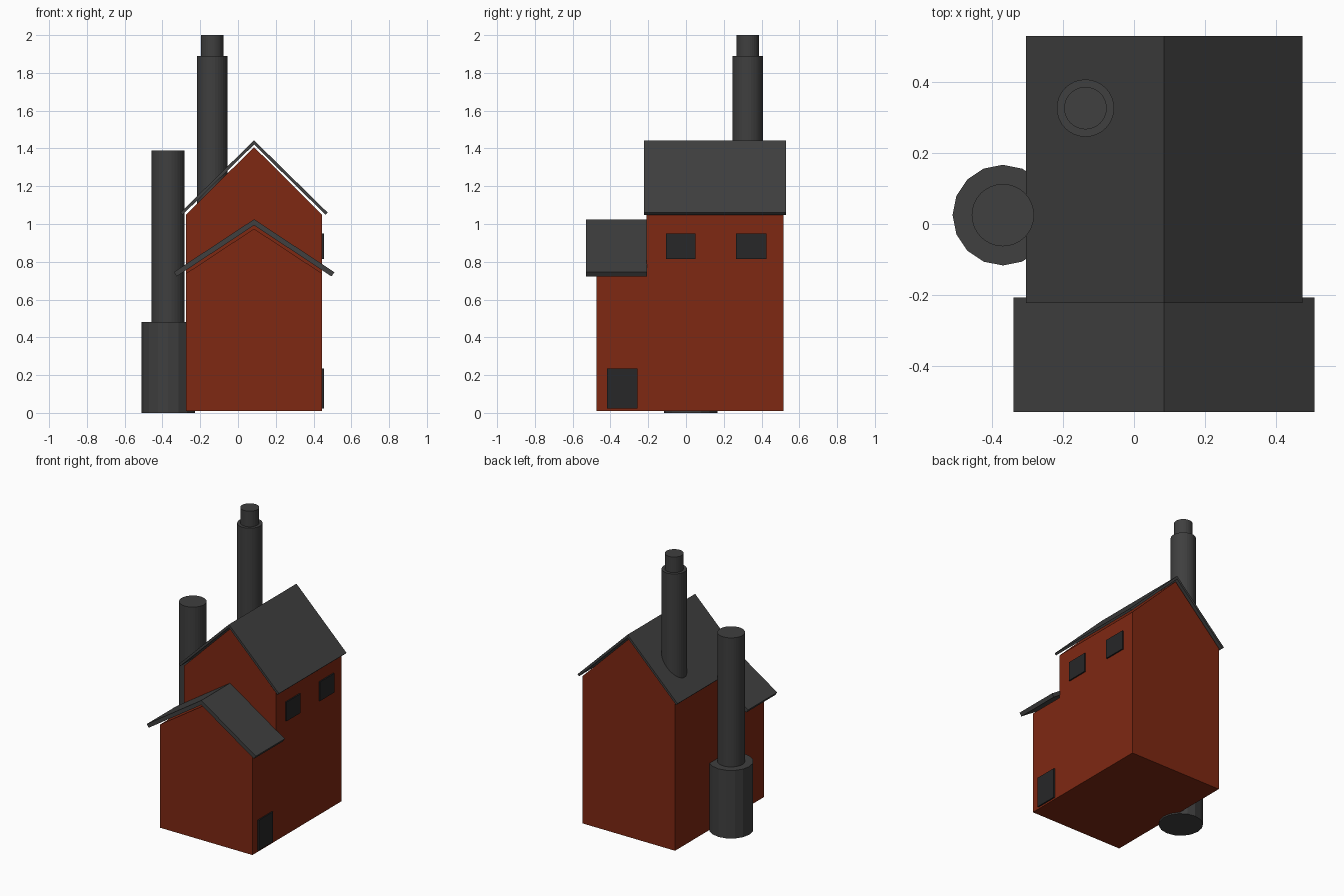
import bpy, bmesh, math

if "Cube" in bpy.data.objects:
    bpy.data.objects.remove(bpy.data.objects["Cube"])


def material(name, rgb):
    m = bpy.data.materials.new(name)
    m.diffuse_color = (*rgb, 1.0)
    m.use_nodes = True
    m.node_tree.nodes["Principled BSDF"].inputs["Base Color"].default_value = m.diffuse_color
    return m


RED = material("brick red", (0.21, 0.021, 0.006))
GREY = material("slate grey", (0.05, 0.05, 0.05))
DARK = material("dark glass", (0.02, 0.02, 0.021))


def finish(bm, name, mat):
    bmesh.ops.recalc_face_normals(bm, faces=bm.faces)
    me = bpy.data.meshes.new(name)
    bm.to_mesh(me)
    bm.free()
    me.materials.append(mat)
    ob = bpy.data.objects.new(name, me)
    bpy.context.collection.objects.link(ob)
    return ob


CX = 0.085          # ridge line
HALF = 0.36         # half width of the walls
FLOOR = 0.01
FRONT, STEP, BACK = -0.475, -0.21, 0.515


# Walls: low front wing and tall rear block as one shell
def walls():
    bm = bmesh.new()

    def base(y):
        return [bm.verts.new((CX + s * HALF, y, FLOOR)) for s in (-1, 1)]

    def gable(y, eave, peak):
        return [bm.verts.new((CX + s * HALF, y, peak if s == 0 else eave))
                for s in (-1, 0, 1)]

    a0, d0 = base(FRONT), base(BACK)
    a, b = gable(FRONT, 0.738, 0.975), gable(STEP, 0.738, 0.975)
    c, d = gable(STEP, 1.05, 1.407), gable(BACK, 1.05, 1.407)
    for lo, top in ((a0, a), (d0, d)):                      # gable ends
        bm.faces.new([lo[0], lo[1], top[2], top[1], top[0]])
    bm.faces.new(b + c[::-1])                               # step wall
    for p, q in ((a, b), (c, d)):                           # roof decks
        for i in (0, 1):
            bm.faces.new([p[i], p[i + 1], q[i + 1], q[i]])
    for i, k in ((0, 0), (1, 2)):                           # side walls
        bm.faces.new([a0[i], d0[i], d[k], c[k], b[k], a[k]])
    bm.faces.new([a0[0], a0[1], d0[1], d0[0]])              # floor
    finish(bm, "walls", RED)


# Roof: chevron profile with square-cut eaves, extruded along y
def roof(name, half, peak, eave, thick, y0, y1):
    ang = math.atan2(peak - eave, half)
    dx, dz = thick * math.sin(ang), thick * math.cos(ang)
    prof = [(-half, eave), (0, peak), (half, eave),
            (half - dx, eave - dz), (0, peak - thick / math.cos(ang)),
            (-half + dx, eave - dz)]
    bm = bmesh.new()
    f = bm.faces.new([bm.verts.new((CX + x, y0, z)) for x, z in prof])
    ext = bmesh.ops.extrude_face_region(bm, geom=[f], use_keep_orig=True)
    moved = [v for v in ext["geom"] if isinstance(v, bmesh.types.BMVert)]
    bmesh.ops.translate(bm, verts=moved, vec=(0, y1 - y0, 0))
    finish(bm, name, GREY)


# Chimney section: upright cylinder
def pipe(name, x, y, r, z0, z1, sides):
    bm = bmesh.new()
    bmesh.ops.create_cone(bm, cap_ends=True, segments=sides,
                          radius1=r, radius2=r, depth=z1 - z0)
    bmesh.ops.translate(bm, verts=bm.verts, vec=(x, y, (z0 + z1) / 2))
    finish(bm, name, GREY)


# Plate on the right wall: window or door
def plate(name, y0, y1, z0, z1):
    bm = bmesh.new()
    bmesh.ops.create_cube(bm, size=1)
    bmesh.ops.scale(bm, verts=bm.verts, vec=(0.0095, y1 - y0, z1 - z0))
    bmesh.ops.translate(bm, verts=bm.verts,
                        vec=(CX + HALF + 0.0045, (y0 + y1) / 2, (z0 + z1) / 2))
    finish(bm, name, DARK)


walls()
roof("main_roof", 0.39, 1.443, 1.06, 0.016, -0.223, 0.53)
roof("front_roof", 0.425, 1.025, 0.745, 0.027, -0.53, -0.207)

pipe("side_chimney_base", -0.37, 0.025, 0.142, 0.0, 0.48, 16)
pipe("side_chimney_stack", -0.37, 0.025, 0.088, 0.48, 1.39, 32)
pipe("roof_chimney_stack", -0.137, 0.327, 0.081, 1.06, 1.89, 32)
pipe("roof_chimney_top", -0.137, 0.327, 0.06, 1.89, 2.0, 32)

plate("front_window", -0.107, 0.05, 0.815, 0.95)
plate("rear_window", 0.265, 0.425, 0.815, 0.95)
plate("door", -0.417, -0.257, 0.022, 0.235)
